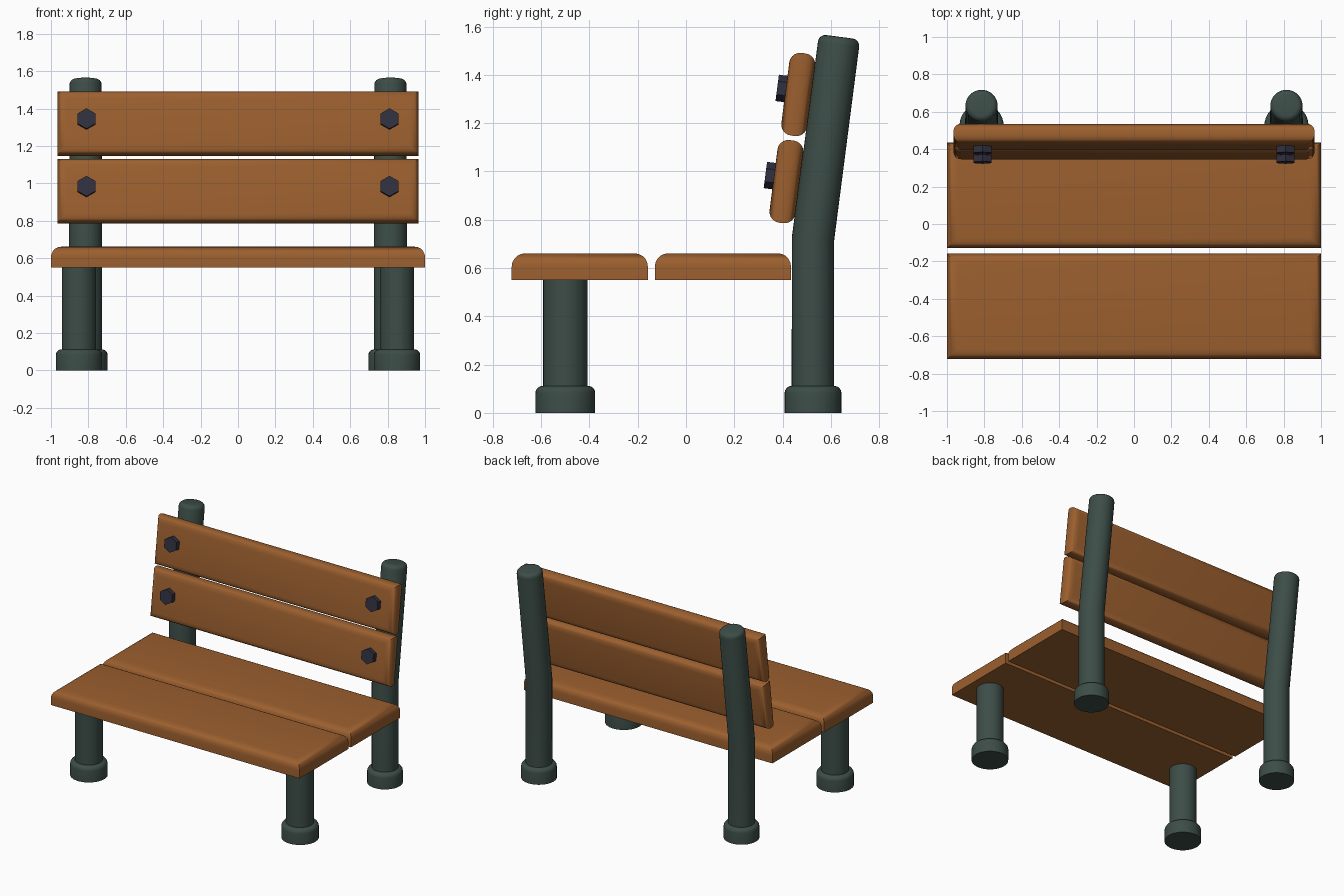
import bpy, bmesh, math
from mathutils import Matrix, Vector

if "Cube" in bpy.data.objects:
    bpy.data.objects.remove(bpy.data.objects["Cube"], do_unlink=True)


def material(name, rgb):
    m = bpy.data.materials.new(name)
    m.use_nodes = True
    m.diffuse_color = (*rgb, 1)
    m.node_tree.nodes["Principled BSDF"].inputs["Base Color"].default_value = (*rgb, 1)
    return m


WOOD = material("brown wood", (0.33, 0.115, 0.028))
IRON = material("green iron", (0.046, 0.074, 0.064))
BOLT = material("dark bolt", (0.03, 0.03, 0.052))
TILT = math.radians(7.4)


def finish(bm, name, mat, matrix=Matrix(), angle=40):
    bmesh.ops.recalc_face_normals(bm, faces=bm.faces)
    mesh = bpy.data.meshes.new(name)
    bm.to_mesh(mesh)
    bm.free()
    mesh.materials.append(mat)
    ob = bpy.data.objects.new(name, mesh)
    bpy.context.collection.objects.link(ob)
    ob.matrix_world = matrix
    bpy.ops.object.select_all(action="DESELECT")
    ob.select_set(True)
    bpy.context.view_layer.objects.active = ob
    bpy.ops.object.shade_smooth_by_angle(angle=math.radians(angle))


def plank(name, size, matrix, radius, both_sides):
    """Board lying flat, with the rim of its top (and bottom) face rounded."""
    bm = bmesh.new()
    bmesh.ops.create_cube(bm, size=1, matrix=Matrix.Diagonal((*size, 1)))
    rim = [e for e in bm.edges
           if abs(e.verts[0].co.z - e.verts[1].co.z) < 0.001
           and (both_sides or e.verts[0].co.z > 0)]
    bmesh.ops.bevel(bm, geom=rim, offset=radius, segments=5, profile=0.5,
                    affect="EDGES", clamp_overlap=True)
    finish(bm, name, WOOD, matrix)


def tube(name, x, rings, sides=32):
    """Closed round post through rings of (y, z, radius, tilt)."""
    bm = bmesh.new()
    loops = []
    for y, z, r, tilt in rings:
        frame = Matrix.Translation((x, y, z)) @ Matrix.Rotation(-tilt, 4, "X")
        loops.append([bm.verts.new(frame @ Vector((r * math.cos(a), r * math.sin(a), 0)))
                      for a in (math.tau * i / sides for i in range(sides))])
    for a, b in zip(loops, loops[1:]):
        for i in range(sides):
            j = (i + 1) % sides
            bm.faces.new((a[i], a[j], b[j], b[i]))
    bm.faces.new(loops[0])
    bm.faces.new(loops[-1])
    finish(bm, name, IRON)


def rounded_rim(y, z, r, bevel, tilt):
    """Rings turning the end of a post over, finishing at height z."""
    out = []
    for i in range(5):
        a = math.pi / 2 * i / 4
        drop = bevel * (1 - math.sin(a))
        out.append((y - drop * math.sin(tilt), z - drop * math.cos(tilt),
                    r - bevel * (1 - math.cos(a)), tilt))
    return out


# Seat boards
for name, y in (("front_seat_board", -0.44), ("rear_seat_board", 0.153)):
    plank(name, (2, 0.564, 0.11), Matrix.Translation((0, y, 0.606)), 0.055, False)

# Leaning back boards, each with a hexagonal bolt near both ends
for level, y, z in (("lower", 0.416, 0.958), ("upper", 0.465, 1.319)):
    lean = Matrix.Translation((0, y, z)) @ Matrix.Rotation(math.pi / 2 - TILT, 4, "X")
    plank(level + "_back_board", (1.93, 0.345, 0.108), lean, 0.045, True)
    for side, sx in (("right", -1), ("left", 1)):
        bm = bmesh.new()
        bmesh.ops.create_cone(bm, cap_ends=True, segments=6, radius1=0.055,
                              radius2=0.055, depth=0.06)
        finish(bm, f"{level}_{side}_bolt", BOLT,
               lean @ Matrix.Translation((sx * 0.81, 0.016, 0.06)), 20)

# Posts and their round feet
for side, sx in (("right", -1), ("left", 1)):
    tube(side + "_front_leg", sx * 0.85, [(-0.5, 0.02, 0.092, 0), (-0.5, 0.56, 0.092, 0)])
    tube(side + "_front_foot", sx * 0.85,
         [(-0.5, 0, 0.124, 0)] + rounded_rim(-0.5, 0.112, 0.124, 0.03, 0))
    tube(side + "_rear_post", sx * 0.815,
         [(0.526, 0.02, 0.088, 0), (0.526, 0.72, 0.088, TILT / 2)]
         + rounded_rim(0.636, 1.558, 0.086, 0.03, TILT))
    tube(side + "_rear_foot", sx * 0.815,
         [(0.526, 0, 0.118, 0)] + rounded_rim(0.526, 0.112, 0.118, 0.03, 0))
